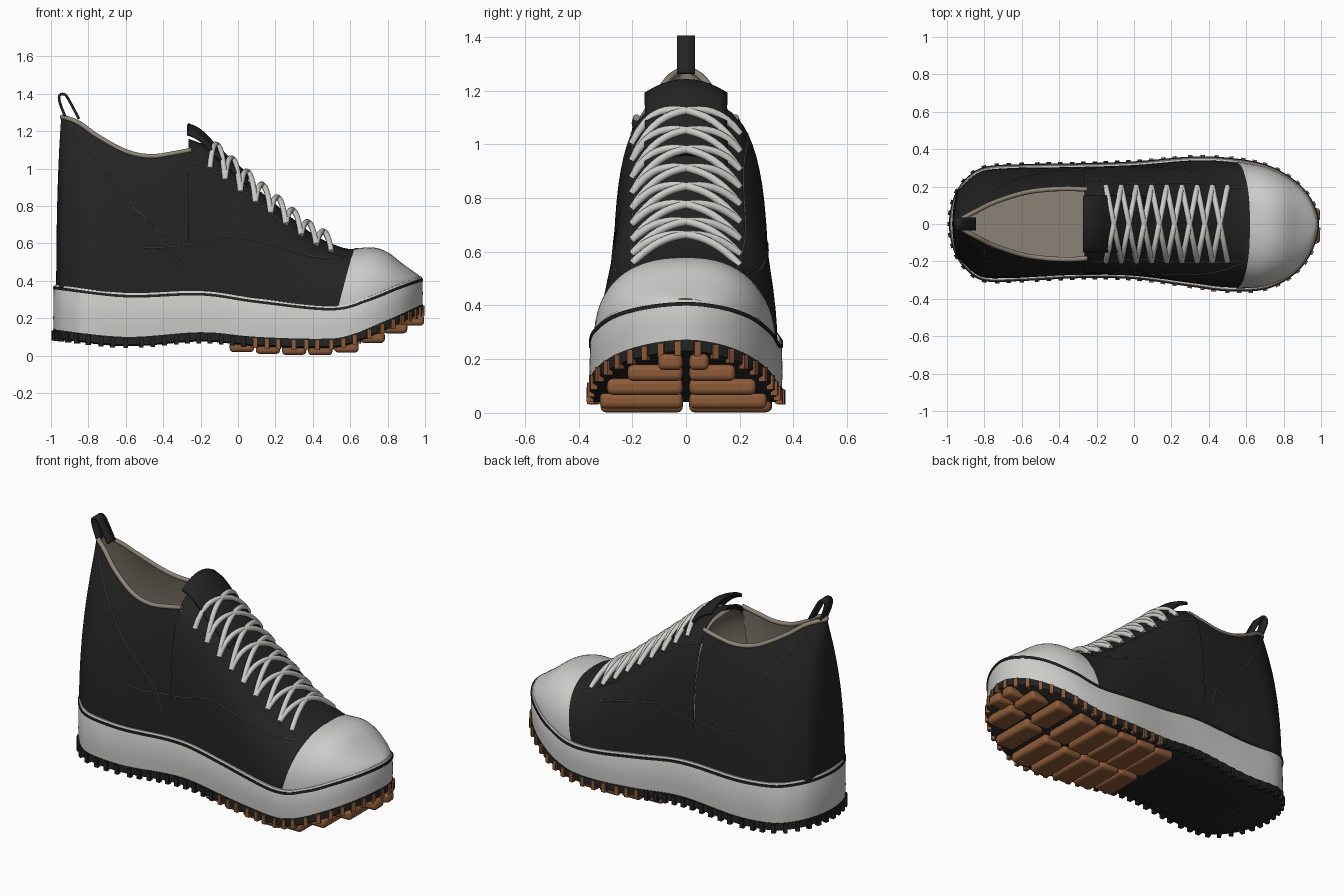
import bpy, bmesh, math
from mathutils import Vector, Matrix
from mathutils.bvhtree import BVHTree

if "Cube" in bpy.data.objects:
    bpy.data.objects.remove(bpy.data.objects["Cube"])


def material(name, r, g, b):
    m = bpy.data.materials.new(name)
    m.use_nodes = True
    m.diffuse_color = (r, g, b, 1)
    m.node_tree.nodes["Principled BSDF"].inputs["Base Color"].default_value = (r, g, b, 1)
    return m


BLACK = material("black canvas", .017, .017, .017)
WHITE = material("white rubber", .6, .6, .58)
LACE = material("lace white", .6, .6, .57)
LINING = material("beige lining", .27, .235, .19)
BROWN = material("brown rubber", .27, .105, .04)
STITCH = material("stitch grey", .13, .12, .1)


def catmull(pts, steps=12, closed=False):
    """Smooth path through the given points."""
    pts = [Vector(p) for p in pts]
    n, out = len(pts), []
    at = lambda i: pts[i % n] if closed else pts[max(0, min(n - 1, i))]
    for i in range(n if closed else n - 1):
        a, b, c, d = (at(i + k) for k in (-1, 0, 1, 2))
        for s in range(steps):
            t = s / steps
            out.append(b + (c - a) * (t / 2) + (2 * a - 5 * b + 4 * c - d) * (t * t / 2)
                       + (3 * b - a - 3 * c + d) * (t ** 3 / 2))
    return out if closed else out + [pts[-1]]


def height_curve(pts):
    """Function of x along a smooth profile."""
    path = catmull(pts)

    def f(x):
        for p, q in zip(path, path[1:]):
            if p[0] <= x <= q[0] and q[0] > p[0]:
                return p[1] + (q[1] - p[1]) * (x - p[0]) / (q[0] - p[0])
        return path[0][1] if x < path[0][0] else path[-1][1]
    return f


def finish(name, bm, mat, flip=False, angle=40):
    bmesh.ops.recalc_face_normals(bm, faces=bm.faces)
    if flip:
        bmesh.ops.reverse_faces(bm, faces=bm.faces)
    me = bpy.data.meshes.new(name)
    bm.to_mesh(me)
    bm.free()
    for p in me.polygons:
        p.use_smooth = True
    me.set_sharp_from_angle(angle=math.radians(angle))
    me.materials.append(mat)
    ob = bpy.data.objects.new(name, me)
    bpy.context.collection.objects.link(ob)
    return ob


def loft(name, rows, mat, closed=False, flip=False, thick=0):
    """Skin equal-length rows of points."""
    bm = bmesh.new()
    vs = [[bm.verts.new(p) for p in r] for r in rows]
    n = len(rows[0])
    for a, b in zip(vs, vs[1:]):
        for i in range(n if closed else n - 1):
            j = (i + 1) % n
            bm.faces.new((a[i], a[j], b[j], b[i]))
    ob = finish(name, bm, mat, flip)
    if thick:
        mod = ob.modifiers.new("thickness", "SOLIDIFY")
        mod.thickness, mod.offset = thick, 0
    return ob


def tube(name, pts, radius, mat, res=3):
    cu = bpy.data.curves.new(name, "CURVE")
    cu.dimensions, cu.bevel_depth, cu.bevel_resolution = "3D", radius, res
    cu.use_fill_caps = True
    sp = cu.splines.new("POLY")
    sp.points.add(len(pts) - 1)
    for q, p in zip(sp.points, pts):
        q.co = (*p, 1)
    cu.materials.append(mat)
    ob = bpy.data.objects.new(name, cu)
    bpy.context.collection.objects.link(ob)


# Sole outline and height profiles
XS = [-.985, -.96, -.9, -.8, -.6, -.3, 0, .3, .5, .7, .85, .945, .985]
LEFT = [0, .14, .235, .30, .315, .32, .33, .355, .35, .315, .235, .13, 0]
RIGHT = [0, .14, .235, .30, .30, .285, .29, .33, .355, .345, .27, .15, 0]
outline = catmull(list(zip(XS, LEFT)) + list(zip(XS, [-y for y in RIGHT]))[-2:0:-1], 10, True)
width = {1: height_curve(list(zip(XS, LEFT))), -1: height_curve(list(zip(XS, RIGHT)))}
bottom = height_curve([(-.99, .09), (-.6, .05), (-.2, .075), (.1, .05), (.45, .04), (.6, .06), (.8, .14), (.99, .225)])
rim = height_curve([(-.99, .38), (-.6, .335), (-.2, .345), (.1, .305), (.5, .265), (.7, .315), (.85, .375), (.99, .425)])
ridge = height_curve([(-.27, 1.16), (-.15, 1.11), (0, .98), (.2, .81), (.4, .65), (.55, .58),
                      (.62, .57), (.72, .575), (.8, .55), (.88, .49), (.98, .42)])
mid = lambda x: bottom(x) + .05


def normal(i):
    t = outline[(i + 1) % len(outline)] - outline[i - 1]
    return Vector((-t[1], t[0])).normalized()


def ring(d, zf, dz=0, squash=1):
    out = []
    for i, p in enumerate(outline):
        q = p + normal(i) * d
        out.append((q[0], q[1] * squash, zf(p[0]) + dz))
    return out


loft("midsole", [ring(-.02, mid, -.01), ring(0, mid, -.01), ring(.003, mid, .06), ring(0, rim, -.012),
                 ring(-.006, rim), ring(-.06, rim)], WHITE, True)
loft("foxing_stripe", [ring(-.005, rim, -.024), ring(.005, rim, -.024), ring(.005, rim, -.01),
                       ring(-.005, rim, -.01)], BLACK, True)
loft("outsole", [ring(-.02, mid), ring(.004, mid), ring(.004, bottom, .008), ring(-.01, bottom),
                 ring(-.01, bottom, 0, .5), ring(-.01, bottom, 0, 0)], BLACK, True)

# Tread teeth round the edge: black at the heel, brown at the toe
teeth = {False: bmesh.new(), True: bmesh.new()}
gap = 1
for i, p in enumerate(outline):
    gap += (p - outline[i - 1]).length
    if gap < .058:
        continue
    gap = 0
    n = normal(i)
    m = (Matrix.Translation((p[0], p[1], bottom(p[0]) + .018))
         @ Matrix.Rotation(math.atan2(n[1], n[0]), 4, "Z") @ Matrix.Diagonal((.026, .024, .054, 1)))
    bmesh.ops.create_cube(teeth[p[0] > .08], size=1, matrix=m)
finish("heel_teeth", teeth[False], BLACK)
finish("toe_teeth", teeth[True], BROWN)

# Paired lugs under the forefoot
bm = bmesh.new()
for x in (.02, .16, .3, .44, .58, .72, .84, .93):
    for s in (1, -1):
        w = width[s](min(x + .03, .95)) - .035
        z = max(.03, bottom(x) - .008)
        bmesh.ops.create_cube(bm, size=1, matrix=Matrix.Translation((x, s * (w + .012) / 2, z))
                              @ Matrix.Diagonal((.13, w - .012, .06, 1)))
lugs = finish("forefoot_lugs", bm, BROWN)
bev = lugs.modifiers.new("rounding", "BEVEL")
bev.width, bev.segments = .02, 3


# Front of the upper: rounded cross-sections leaning with the toe cap seam
def section(x, size=1, count=16):
    lean = .09 * max(0, min(1, (x - .1) / .5, (.97 - x) / .35))
    power = 3.3 - .9 * max(0, min(1, (x + .27) / .85))
    row = []
    for k in range(-count, count + 1):
        a = math.pi / 2 * (1 - abs(k) / count)
        c, s = max(0, math.cos(a)) ** (2 / power), math.sin(a) ** (2 / power)
        xx = x - lean * (1 - s)
        side = 1 if k > 0 else -1
        zb = rim(xx) - .03
        row.append((xx, side * c * width[side](xx) * .955 * size, zb + (ridge(x) - zb) * s * size))
    return row


span = lambda a, b, n: [a + (b - a) * i / n for i in range(n + 1)]
vamp = loft("vamp", [section(x) for x in span(-.265, .63, 26)], BLACK)
loft("vamp_lining", [section(x, .965) for x in span(-.262, .4, 14)], LINING, flip=True)
loft("toe_cap", [section(x, 1.012) for x in span(.62, .9, 14) + span(.91, .972, 8)], WHITE)

# Rear quarters swept round the heel from the sole to the collar
collar = [(-.25, .19, 1.10), (-.35, .195, 1.08), (-.47, .19, 1.065), (-.6, .17, 1.09),
          (-.75, .12, 1.17), (-.85, .07, 1.24), (-.92, .03, 1.27), (-.945, 0, 1.275)]
base_x = (-.25, -.38, -.52, -.68, -.82, -.92, -.955, -.972)
base = {s: [(x, s * width[s](x) * .955 * (x > -.97), rim(x) - .03) for x in base_x] for s in (1, -1)}
around = lambda a, b: catmull(a + b[-2::-1], 8)
top = around(collar, [(x, -y, z) for x, y, z in collar])
foot = around(base[1], base[-1])


def wall(t, inset=1):
    row = []
    for b, c in zip(foot, top):
        h = Vector((b[0], b[1] * .98, b[2] + .62 * (c[2] - b[2])))
        p = b * (1 - t) ** 2 + h * (2 * t * (1 - t)) + c * t * t
        row.append((-.25 + (p[0] + .25) * (1 - (1 - inset) * .4), p[1] * inset, p[2]))
    return row


quarter = loft("quarters", [wall(t) for t in span(0, 1, 14)], BLACK)
loft("quarter_lining", [wall(t, .94) for t in span(.1, 1, 12)], LINING, flip=True)
tube("collar_binding", [(p[0] * .995, p[1] * .97, p[2]) for p in top], .013, LINING)
loft("insole", [[(x, y * .88 * width[1 if y > 0 else -1](x), .44 - .1 * x) for y in (-1, 0, 1)]
                for x in span(-.93, .4, 24)], LINING)

# Tongue behind the top of the lacing
tongue_path = catmull([(-.27, 1.235), (-.2, 1.2), (-.1, 1.1), (.05, .965)], 6)
loft("tongue", [[(p[0], y, p[1] - 2.2 * y * y) for y in span(-.15, .15, 10)] for p in tongue_path],
     BLACK, thick=.018)

# Heel pull loop
pull = catmull([(-.85, 1.265), (-.895, 1.35), (-.925, 1.395), (-.955, 1.39), (-.95, 1.345), (-.92, 1.27)], 6)
loft("heel_pull", [[(p[0], y, p[1]) for y in (-.034, .034)] for p in pull], BLACK, thick=.014)

# Combined surface that stitches and laces rest on
verts, faces = [], []
for ob in (vamp, quarter):
    k = len(verts)
    verts += [v.co.copy() for v in ob.data.vertices]
    faces += [[k + i for i in p.vertices] for p in ob.data.polygons]
skin = BVHTree.FromPolygons(verts, faces)

seams = {
    "heel_stitch": [(-.88, 1.2), (-.75, 1.03), (-.6, .84), (-.4, .64), (-.35, .57), (-.32, .48)],
    "side_stitch": [(-.57, .59), (-.45, .575), (-.2, .6), (-.03, .635), (.2, .59), (.4, .53), (.57, .52)],
    "eyestay_stitch": [(-.26, 1.04), (-.1, .97), (.1, .82), (.3, .66), (.45, .57), (.57, .53)]}
for name, pts in seams.items():
    for side, s in (("left", 1), ("right", -1)):
        hits = [skin.ray_cast(Vector((p[0], 2 * s, p[1])), Vector((0, -s, 0)))[0] for p in catmull(pts, 8)]
        tube(side + "_" + name, [h for h in hits if h], .0035, STITCH, 1)

# Criss-cross laces arching over the tongue
rows = span(-.15, .5, 8)
for i, (x0, x1) in enumerate(zip(rows, rows[1:])):
    for s in (1, -1):
        path = []
        for t in span(0, 1, 16):
            x, y = x0 + (x1 - x0) * t, s * .2 * (1 - 2 * t)
            hit = skin.ray_cast(Vector((x, y, 3)), Vector((0, 0, -1)))[0]
            z = hit[2] if hit else ridge(x)
            path.append((x, y, z + .002 + .045 * math.sin(math.pi * t) + .006 * s * (t - .5)))
        tube("lace_%d_%s" % (i + 1, "a" if s > 0 else "b"), path, .015, LACE)
